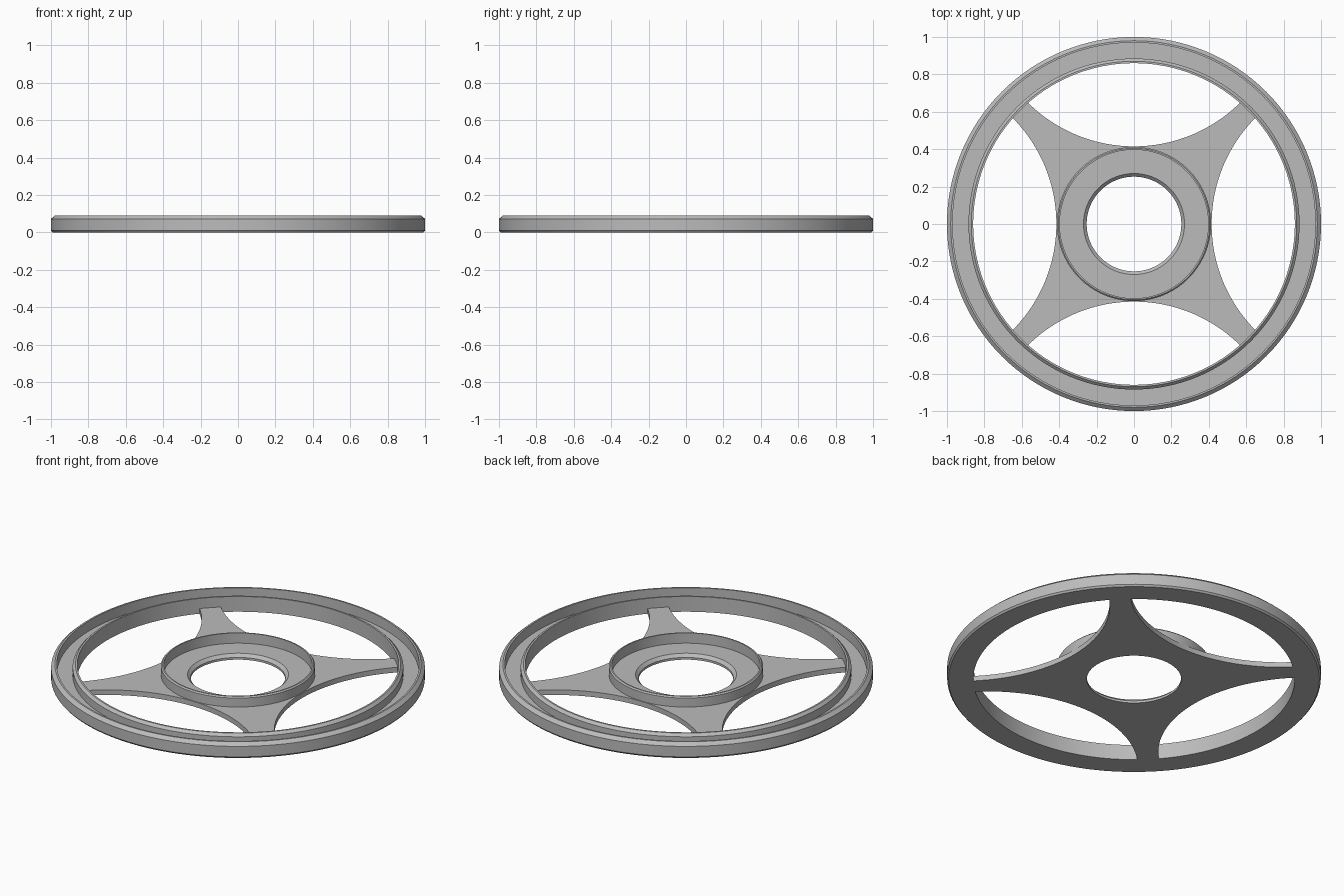
import bpy
import bmesh
from math import radians, sin, cos, tau, atan2, hypot
from mathutils import Vector, Matrix

cube = bpy.data.objects.get("Cube")
if cube:
    bpy.data.objects.remove(cube)

SEGMENTS = 128
TOP = 0.09       # height of the rim and hub walls
FLOOR = 0.03     # thickness of the spokes, hub floor and groove floor

metal = bpy.data.materials.new("grey metal")
metal.use_nodes = True
GREY = (0.5, 0.5, 0.5, 1)
metal.diffuse_color = GREY
metal.node_tree.nodes["Principled BSDF"].inputs["Base Color"].default_value = GREY


def finish(bm, name):
    """Turn a bmesh into a shaded, coloured object."""
    bmesh.ops.recalc_face_normals(bm, faces=bm.faces)
    mesh = bpy.data.meshes.new(name)
    bm.to_mesh(mesh)
    bm.free()
    mesh.materials.append(metal)
    obj = bpy.data.objects.new(name, mesh)
    bpy.context.collection.objects.link(obj)
    bpy.ops.object.select_all(action="DESELECT")
    obj.select_set(True)
    bpy.context.view_layer.objects.active = obj
    bpy.ops.object.shade_smooth_by_angle(angle=radians(25))
    return obj


def join_rings(bm, rings):
    """Bridge closed vertex loops, the last one back to the first."""
    for a, b in zip(rings, rings[1:] + rings[:1]):
        for i in range(len(a)):
            j = (i + 1) % len(a)
            bm.faces.new((a[i], a[j], b[j], b[i]))


def lathe(name, profile):
    """Revolve a closed (radius, height) profile around z."""
    bm = bmesh.new()
    angles = [tau * i / SEGMENTS for i in range(SEGMENTS)]
    join_rings(bm, [[bm.verts.new((r * cos(a), r * sin(a), z)) for a in angles]
                    for r, z in profile])
    return finish(bm, name)


# Rim: grooved channel with chamfered outer and inner walls
lathe("rim", [
    (0.86, 0), (0.992, 0), (1, 0.01), (1, 0.072), (0.98, TOP), (0.97, TOP),
    (0.97, FLOOR), (0.885, FLOOR), (0.885, 0.075), (0.87, TOP), (0.86, TOP)])

# Hub: shallow cup with a chamfered centre hole
lathe("hub", [
    (0.253, 0), (0.412, 0), (0.412, 0.083), (0.405, TOP), (0.397, TOP),
    (0.397, FLOOR), (0.27, FLOOR), (0.253, 0.013)])

# Spokes: flat star whose four sides are scooped by large circles
SCOOP_CENTRE, SCOOP_RADIUS, TIP_RADIUS, INNER = 1.22, 0.805, 0.862, 0.405
reach = (SCOOP_CENTRE**2 + SCOOP_RADIUS**2 - TIP_RADIUS**2) / (2 * SCOOP_CENTRE)
corner = Vector((SCOOP_CENTRE - reach, 0))
corner.y = (SCOOP_RADIUS**2 - reach**2) ** 0.5
half = atan2(corner.y, reach)
tip = atan2(corner.y, corner.x)

quarter = []
for i in range(33):
    a = half * (i / 16 - 1)
    quarter.append(Vector((SCOOP_CENTRE - SCOOP_RADIUS * cos(a), SCOOP_RADIUS * sin(a))))
for i in range(1, 6):
    a = tip + (tau / 4 - 2 * tip) * i / 6
    quarter.append(Vector((TIP_RADIUS * cos(a), TIP_RADIUS * sin(a))))

outline = [Matrix.Rotation(tau * k / 4, 2) @ p for k in range(4) for p in quarter]
inner = [p * (INNER / hypot(p.x, p.y)) for p in outline]
bm = bmesh.new()
join_rings(bm, [[bm.verts.new((p.x, p.y, z)) for p in loop]
                for loop, z in ((inner, 0), (outline, 0), (outline, FLOOR), (inner, FLOOR))])
finish(bm, "spokes")
